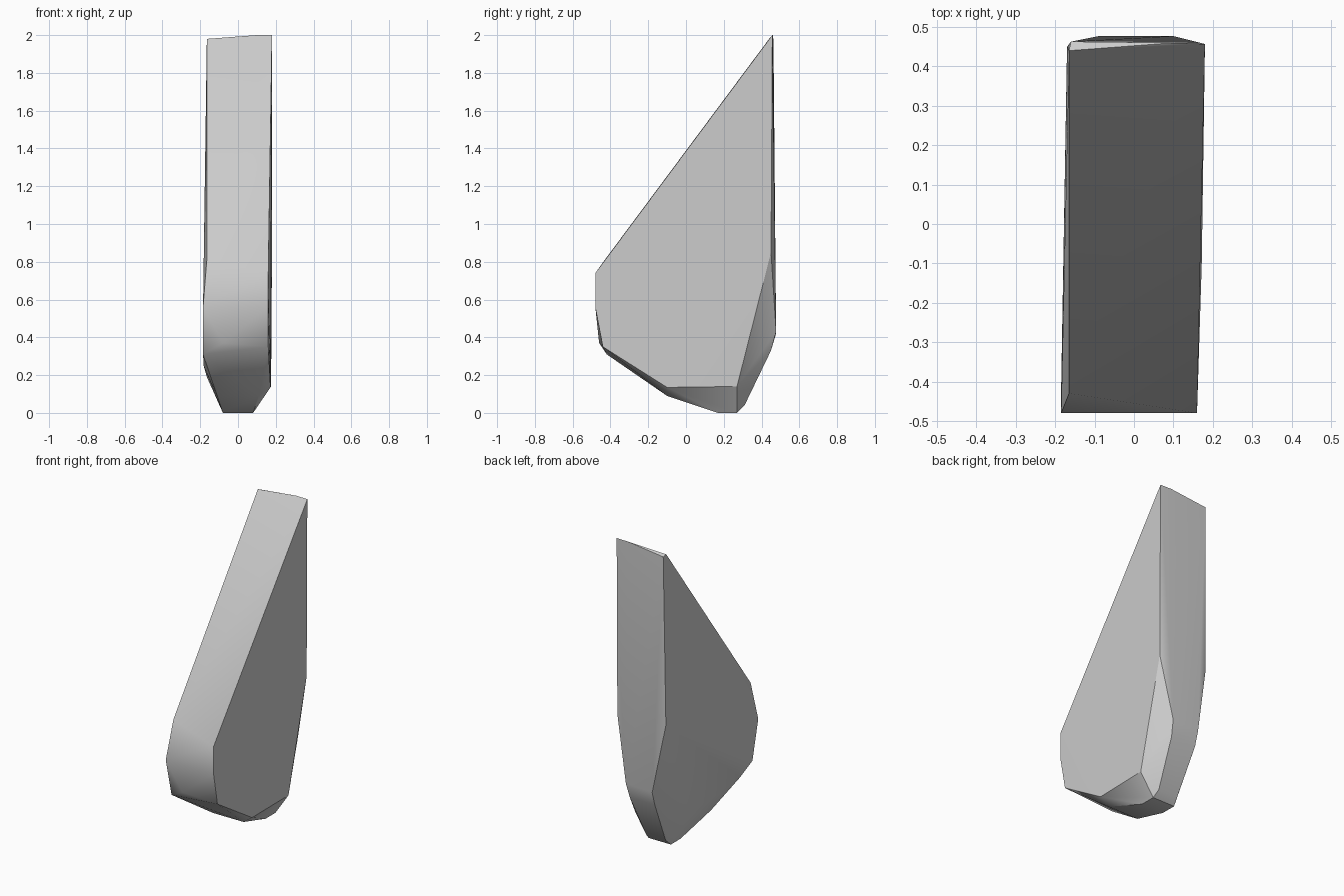
import bpy
import bmesh

cube = bpy.data.objects.get("Cube")
if cube:
    bpy.data.objects.remove(cube, do_unlink=True)

# Corners of the stone shard, wrapped by a convex hull
top = [(.18, .457, 2), (.10, .46, 2), (-.165, .44, 1.98), (-.16, .463, 1.97)]
front = [(.16, -.48, .74), (-.165, -.43, .81), (-.185, -.48, .56),
         (.16, -.48, .56), (-.08, -.46, .37), (.16, -.44, .35),
         (-.185, -.42, .31)]
back = [(.18, .45, .85), (-.17, .45, .87), (.10, .477, .43),
        (-.09, .477, .42), (.09, .45, .33), (-.09, .45, .33)]
base = [(.172, -.10, .135), (.11, -.10, .09), (-.11, -.10, .09),
        (-.182, -.30, .25), (.175, .27, .14), (-.165, .20, .19),
        (.08, .17, 0), (-.08, .17, 0), (.08, .27, 0), (-.08, .27, 0),
        (.07, .31, .04), (-.07, .31, .04)]

bm = bmesh.new()
for p in top + front + back + base:
    bm.verts.new(p)
hull = bmesh.ops.convex_hull(bm, input=bm.verts)
spare = {e for e in hull["geom_interior"] + hull["geom_unused"]
         if isinstance(e, bmesh.types.BMVert)}
bmesh.ops.delete(bm, geom=list(spare), context="VERTS")
bmesh.ops.recalc_face_normals(bm, faces=bm.faces)
mesh = bpy.data.meshes.new("stone_shard")
bm.to_mesh(mesh)
bm.free()

# Plain grey stone
mat = bpy.data.materials.new("grey_stone")
mat.use_nodes = True
color = (.6, .6, .6, 1)
mat.diffuse_color = color
bsdf = next(n for n in mat.node_tree.nodes if n.type == "BSDF_PRINCIPLED")
bsdf.inputs["Base Color"].default_value = color
mesh.materials.append(mat)

shard = bpy.data.objects.new("stone_shard", mesh)
bpy.context.collection.objects.link(shard)
bpy.ops.object.select_all(action="DESELECT")
shard.select_set(True)
bpy.context.view_layer.objects.active = shard
bpy.ops.object.shade_smooth_by_angle(angle=.52)
